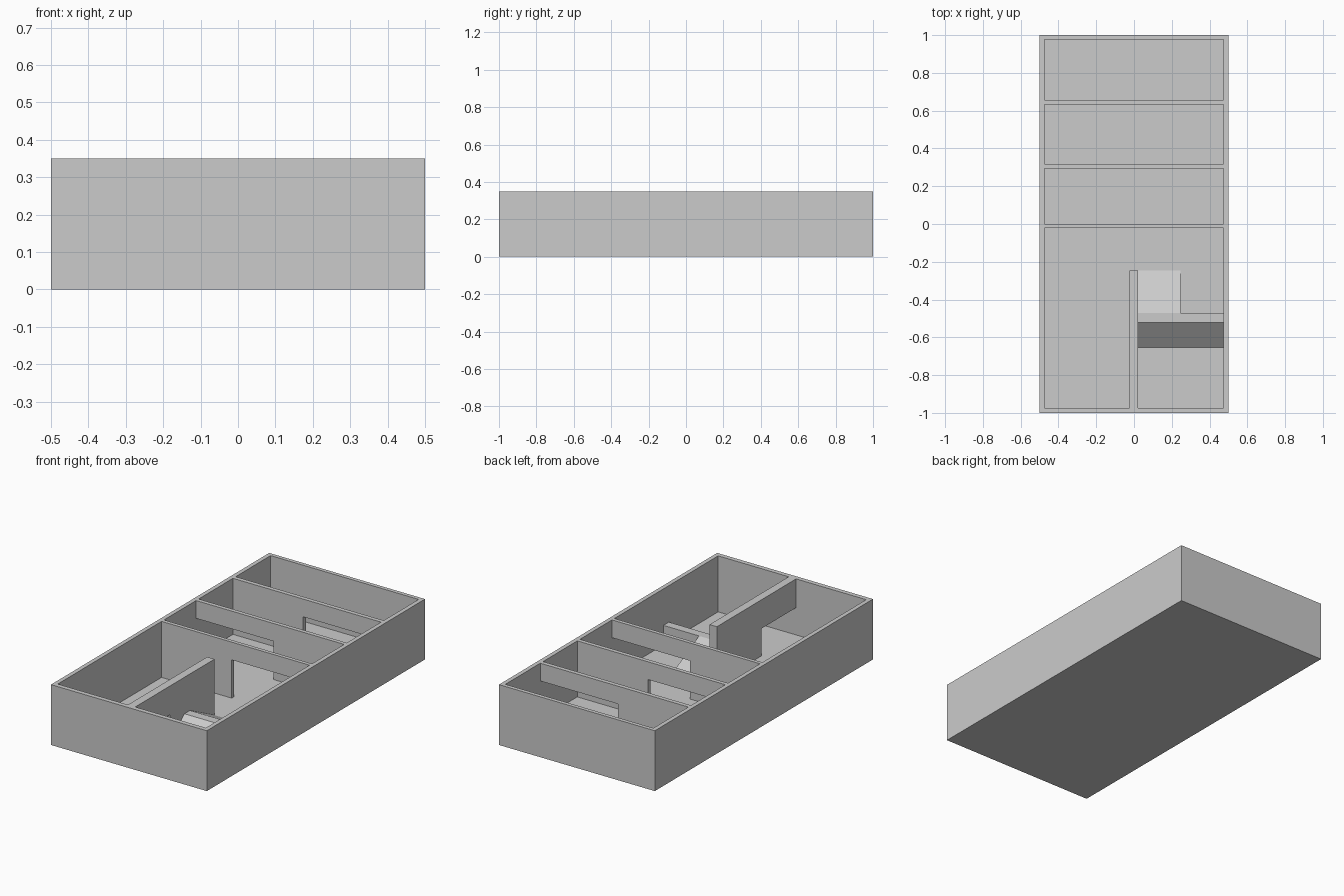
import bpy, bmesh

if "Cube" in bpy.data.objects:
    bpy.data.objects.remove(bpy.data.objects["Cube"])

FLOOR, TOP, PLATFORM = 0.025, 0.35, 0.138
IN = 0.475  # inner half width


def finish(name, bm):
    bmesh.ops.recalc_face_normals(bm, faces=bm.faces)
    mesh = bpy.data.meshes.new(name)
    bm.to_mesh(mesh)
    bm.free()
    obj = bpy.data.objects.new(name, mesh)
    bpy.context.collection.objects.link(obj)
    return obj


def prism(name, profile, x0, x1):
    """Extrude a (y, z) profile along x."""
    bm = bmesh.new()
    face = bm.faces.new([bm.verts.new((x0, y, z)) for y, z in profile])
    ext = bmesh.ops.extrude_face_region(bm, geom=[face])
    verts = [v for v in ext["geom"] if isinstance(v, bmesh.types.BMVert)]
    bmesh.ops.translate(bm, verts=verts, vec=(x1 - x0, 0, 0))
    return finish(name, bm)


def box(name, x0, x1, y0, y1, z0, z1):
    return prism(name, [(y0, z0), (y1, z0), (y1, z1), (y0, z1)], x0, x1)


def carve(target, *bounds):
    """Subtract a box from the target, then discard the cutter."""
    cutter = box("cutter", *bounds)
    cutter.hide_render = True
    mod = target.modifiers.new("carve", "BOOLEAN")
    mod.operation = "DIFFERENCE"
    mod.solver = "EXACT"
    mod.object = cutter
    bpy.context.view_layer.objects.active = target
    bpy.ops.object.modifier_apply(modifier=mod.name)
    bpy.data.objects.remove(cutter)


# Outer shell with four open-topped rooms
shell = box("walled_floor", -0.5, 0.5, -1, 1, 0, TOP)
for y0, y1 in [(0.657, 0.977), (0.318, 0.632), (0.0, 0.294)]:
    carve(shell, -IN, IN, y0, y1, FLOOR, 0.5)

# Front room, leaving the long divider standing
carve(shell, -IN, -0.025, -0.973, -0.022, FLOOR, 0.5)
carve(shell, 0.022, IN, -0.973, -0.022, FLOOR, 0.5)
carve(shell, -0.1, 0.1, -0.247, -0.022, FLOOR, 0.5)

# Staggered wide doorways through the cross walls
carve(shell, -0.025, IN, 0.60, 0.70, FLOOR, 0.247)
carve(shell, -IN, 0.022, 0.28, 0.34, FLOOR, 0.247)
carve(shell, -0.025, IN, -0.06, 0.04, FLOOR, 0.247)

# Doorway through the divider, next to the front wall
carve(shell, -0.06, 0.06, -0.973, -0.655, FLOOR, 0.183)

# Raised platform with a steep slope towards the front
prism("platform", [(-0.472, FLOOR), (-0.472, PLATFORM), (-0.522, PLATFORM), (-0.655, FLOOR)],
      0.022, IN)

# Ramp climbing from the room to the platform
prism("ramp", [(-0.247, FLOOR), (-0.472, PLATFORM), (-0.472, FLOOR)], 0.022, 0.247)
